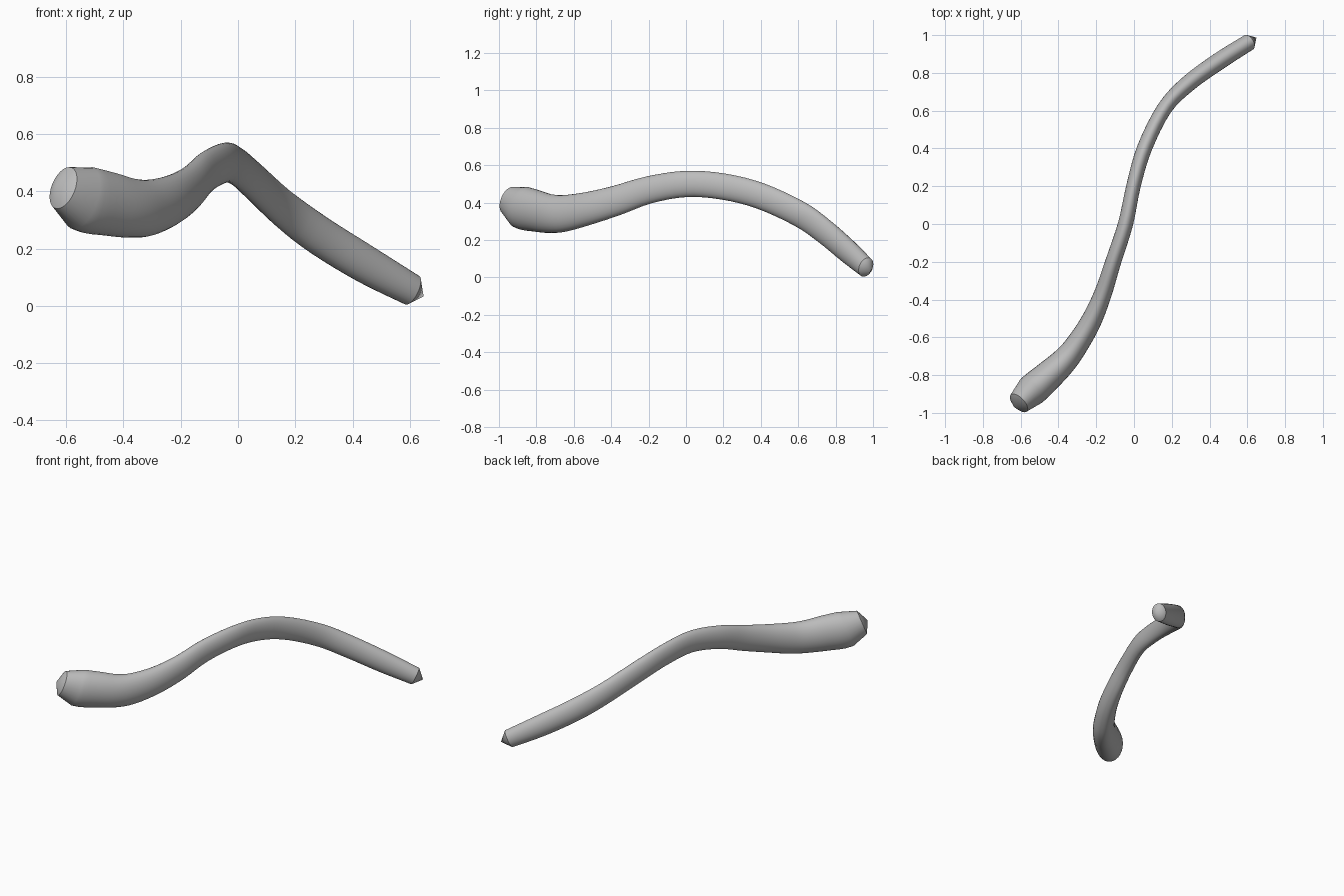
import bpy, bmesh, math
from mathutils import Vector

cube = bpy.data.objects.get("Cube")
if cube:
    bpy.data.objects.remove(cube)

SIDES = 28
STEPS = 4

# Stations along the tube: x, y, z of the centre, half width, half height
stations = [Vector(s) for s in (
    (-.61, -.948, .412, .062, .078),
    (-.545, -.885, .376, .084, .114),
    (-.455, -.805, .357, .079, .112),
    (-.375, -.73, .342, .07, .104),
    (-.31, -.65, .343, .062, .098),
    (-.23, -.52, .37, .055, .088),
    (-.165, -.37, .412, .047, .08),
    (-.11, -.2, .468, .042, .073),
    (-.045, 0, .5, .04, .07),
    (-.003, .2, .486, .038, .07),
    (.055, .4, .435, .04, .07),
    (.16, .61, .338, .04, .07),
    (.285, .742, .245, .044, .07),
    (.45, .862, .143, .046, .067),
    (.608, .962, .055, .044, .056),
)]


def spline(a, b, c, d, t):
    """Smooth curve from b to c, steered by a and d."""
    return .5 * (2 * b + (c - a) * t + (2 * a - 5 * b + 4 * c - d) * t * t
                 + (3 * b - a - 3 * c + d) * t ** 3)


# Refine the path, keeping the thick end's last band straight
path = [stations[0]]
last = len(stations) - 1
for i in range(1, last):
    quad = [stations[min(max(k, 0), last)] for k in range(i - 1, i + 3)]
    path += [spline(*quad, s / STEPS) for s in range(STEPS)]
path.append(stations[last])
centres = [Vector(p[:3]) for p in path]


def tangent(i):
    return (centres[min(i + 1, len(path) - 1)] - centres[max(i - 1, 0)]).normalized()


# Oval rings joined into a tube
bm = bmesh.new()
rings = []
for i, p in enumerate(path):
    t = tangent(i)
    side = t.cross(Vector((0, 0, 1))).normalized()
    up = side.cross(t)
    ring = []
    for k in range(SIDES):
        a = math.tau * k / SIDES
        ring.append(bm.verts.new(centres[i] + side * p[3] * math.cos(a)
                                 + up * p[4] * math.sin(a)))
    rings.append(ring)
for r, s in zip(rings, rings[1:]):
    for k in range(SIDES):
        n = (k + 1) % SIDES
        bm.faces.new((r[k], r[n], s[n], s[k]))

# Low cone on each end
for i, height in ((0, -.035), (len(path) - 1, .052)):
    tip = bm.verts.new(centres[i] + tangent(i) * height)
    for k in range(SIDES):
        bm.faces.new((rings[i][k], rings[i][(k + 1) % SIDES], tip))
bmesh.ops.recalc_face_normals(bm, faces=bm.faces)

mesh = bpy.data.meshes.new("curved_tube")
bm.to_mesh(mesh)
bm.free()
tube = bpy.data.objects.new("curved_tube", mesh)
bpy.context.collection.objects.link(tube)

# Plain grey
grey = bpy.data.materials.new("plain_grey")
grey.use_nodes = True
colour = (.5, .5, .5, 1)
grey.diffuse_color = colour
grey.node_tree.nodes["Principled BSDF"].inputs["Base Color"].default_value = colour
mesh.materials.append(grey)

bpy.ops.object.select_all(action='DESELECT')
tube.select_set(True)
bpy.context.view_layer.objects.active = tube
bpy.ops.object.shade_smooth_by_angle(angle=math.radians(30))
